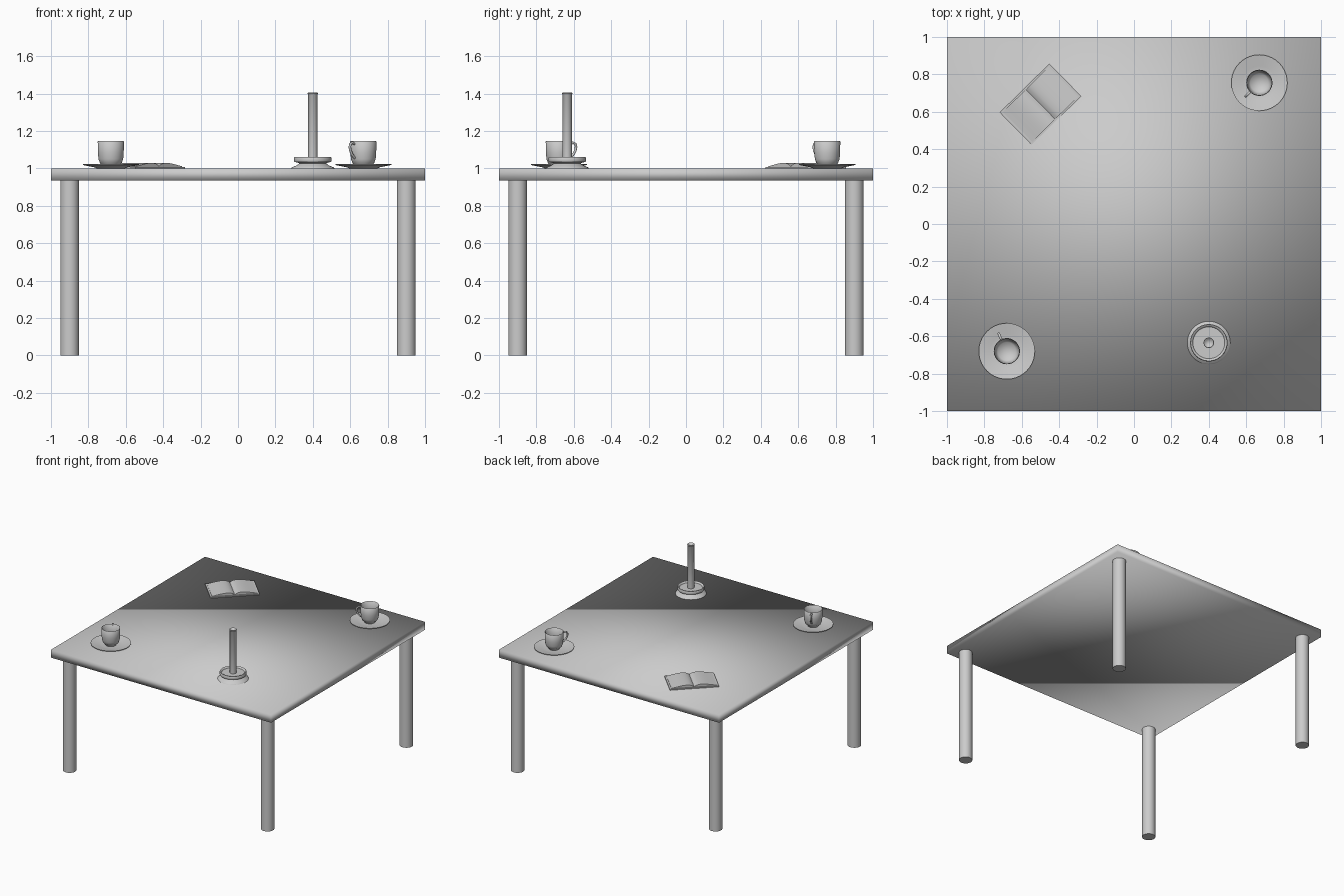
import bpy, bmesh, math
from mathutils import Matrix, Vector

cube = bpy.data.objects.get("Cube")
if cube:
    bpy.data.objects.remove(cube, do_unlink=True)

grey = bpy.data.materials.new("plain_grey")
grey.use_nodes = True
COLOUR = (0.6, 0.6, 0.6, 1)
grey.diffuse_color = COLOUR
grey.node_tree.nodes["Principled BSDF"].inputs["Base Color"].default_value = COLOUR


def finish(name, bm, loc=(0, 0, 0), turn=0, sharp=None):
    """Turn a bmesh into a smooth-shaded object."""
    bmesh.ops.recalc_face_normals(bm, faces=bm.faces)
    mesh = bpy.data.meshes.new(name)
    bm.to_mesh(mesh)
    bm.free()
    mesh.materials.append(grey)
    obj = bpy.data.objects.new(name, mesh)
    bpy.context.collection.objects.link(obj)
    obj.location = loc
    obj.rotation_euler.z = turn
    mesh.shade_smooth()
    if sharp:
        bpy.ops.object.select_all(action='DESELECT')
        obj.select_set(True)
        bpy.context.view_layer.objects.active = obj
        bpy.ops.object.shade_smooth_by_angle(angle=math.radians(sharp))
    return obj


def lathe(name, profile, loc, sides=32, sharp=40):
    """Spin a (radius, height) profile about z."""
    bm = bmesh.new()
    verts = [bm.verts.new((r, 0, z)) for r, z in profile]
    edges = [bm.edges.new(pair) for pair in zip(verts, verts[1:])]
    bmesh.ops.spin(bm, geom=verts + edges, cent=(0, 0, 0), axis=(0, 0, 1),
                   angle=math.tau, steps=sides)
    bmesh.ops.remove_doubles(bm, verts=bm.verts, dist=0.0002)
    return finish(name, bm, loc, sharp=sharp)


def tube(name, path, radius, loc, turn, sides=10):
    """Sweep a circle along a path in the xz plane."""
    bm = bmesh.new()
    points = [Vector((x, 0, z)) for x, z in path]
    rings = []
    for i, p in enumerate(points):
        along = points[min(i + 1, len(points) - 1)] - points[max(i - 1, 0)]
        across = along.normalized().cross(Vector((0, 1, 0)))
        rings.append([bm.verts.new(p + radius * (math.cos(a) * across + math.sin(a) * Vector((0, 1, 0))))
                      for a in (math.tau * k / sides for k in range(sides))])
    for a, b in zip(rings, rings[1:]):
        for k in range(sides):
            n = (k + 1) % sides
            bm.faces.new((a[k], a[n], b[n], b[k]))
    return finish(name, bm, loc, turn)


def slab(name, size, loc, turn=0, sharp=None):
    bm = bmesh.new()
    bmesh.ops.create_cube(bm, size=1, matrix=Matrix.Diagonal((*size, 1)))
    return finish(name, bm, loc, turn, sharp)


# Table: softly shaded top on four round legs
TOP, UNDER = 1.0, 0.935
slab("tabletop", (2, 2, TOP - UNDER), (0, 0, (TOP + UNDER) / 2))
for side, x in (("left", 0.9), ("right", -0.9)):
    for end, y in (("front", -0.9), ("back", 0.9)):
        lathe(f"{end}_{side}_leg", [(0, 0), (0.05, 0), (0.05, UNDER), (0, UNDER)], (x, y, 0))

# Two cups on saucers, with ear-shaped handles
SAUCER = [(0, 0), (0.075, 0), (0.09, 0.006), (0.15, 0.018), (0.15, 0.022),
          (0.09, 0.011), (0.07, 0.007), (0, 0.007)]
CUP = [(0, 0.007), (0.04, 0.007), (0.044, 0.016), (0.058, 0.028), (0.066, 0.05), (0.069, 0.085),
       (0.07, 0.143), (0.068, 0.145), (0.065, 0.143), (0.064, 0.085), (0.06, 0.05),
       (0.048, 0.03), (0, 0.024)]
HANDLE = [(0.066, 0.13), (0.083, 0.137), (0.097, 0.131), (0.102, 0.115), (0.098, 0.096),
          (0.088, 0.078), (0.076, 0.064), (0.065, 0.056)]
for label, x, y, angle in (("back", 0.67, 0.755, 225), ("front", -0.68, -0.68, 115)):
    spot = (x, y, TOP)
    lathe(f"{label}_saucer", SAUCER, spot, 40)
    lathe(f"{label}_cup", CUP, spot, 40, 60)
    tube(f"{label}_cup_handle", HANDLE, 0.007, spot, math.radians(angle))

# Candle in a footed holder
spot = (0.4, -0.635, TOP)
HOLDER = [(0, 0), (0.115, 0), (0.112, 0.005), (0.085, 0.016), (0.072, 0.026), (0.08, 0.031),
          (0.098, 0.034), (0.1, 0.04), (0.1, 0.056), (0.097, 0.06), (0.09, 0.058),
          (0.085, 0.048), (0, 0.048)]
lathe("candle_holder", HOLDER, spot, 40, 50)
lathe("candle", [(0, 0.045), (0.025, 0.045), (0.025, 0.395), (0.028, 0.399), (0.026, 0.405),
                 (0.021, 0.403), (0.017, 0.397), (0, 0.395)], spot, 24, 50)

# Open book: thin cover with two arched page blocks
BOOK, TURN = (-0.5, 0.64), math.radians(44.5)
slab("book_cover", (0.37, 0.242, 0.008), (*BOOK, TOP + 0.004), TURN, 30)
bm = bmesh.new()
STEPS, HALF, DEPTH = 24, 0.172, 0.112
rows = []
for i in range(STEPS + 1):
    x = HALF * (2 * i / STEPS - 1)
    t = abs(x) / HALF
    z = 0.011 + 0.02 * math.sin(math.pi * t ** 0.7) * (1 - 0.3 * t)
    rows.append([bm.verts.new((x, y, h)) for y, h in
                 ((-DEPTH, 0.006), (-DEPTH, z), (DEPTH, z), (DEPTH, 0.006))])
for a, b in zip(rows, rows[1:]):
    for k in range(4):
        n = (k + 1) % 4
        bm.faces.new((a[k], a[n], b[n], b[k]))
bm.faces.new(rows[0])
bm.faces.new(rows[-1])
finish("book_pages", bm, (*BOOK, TOP), TURN, 40)
